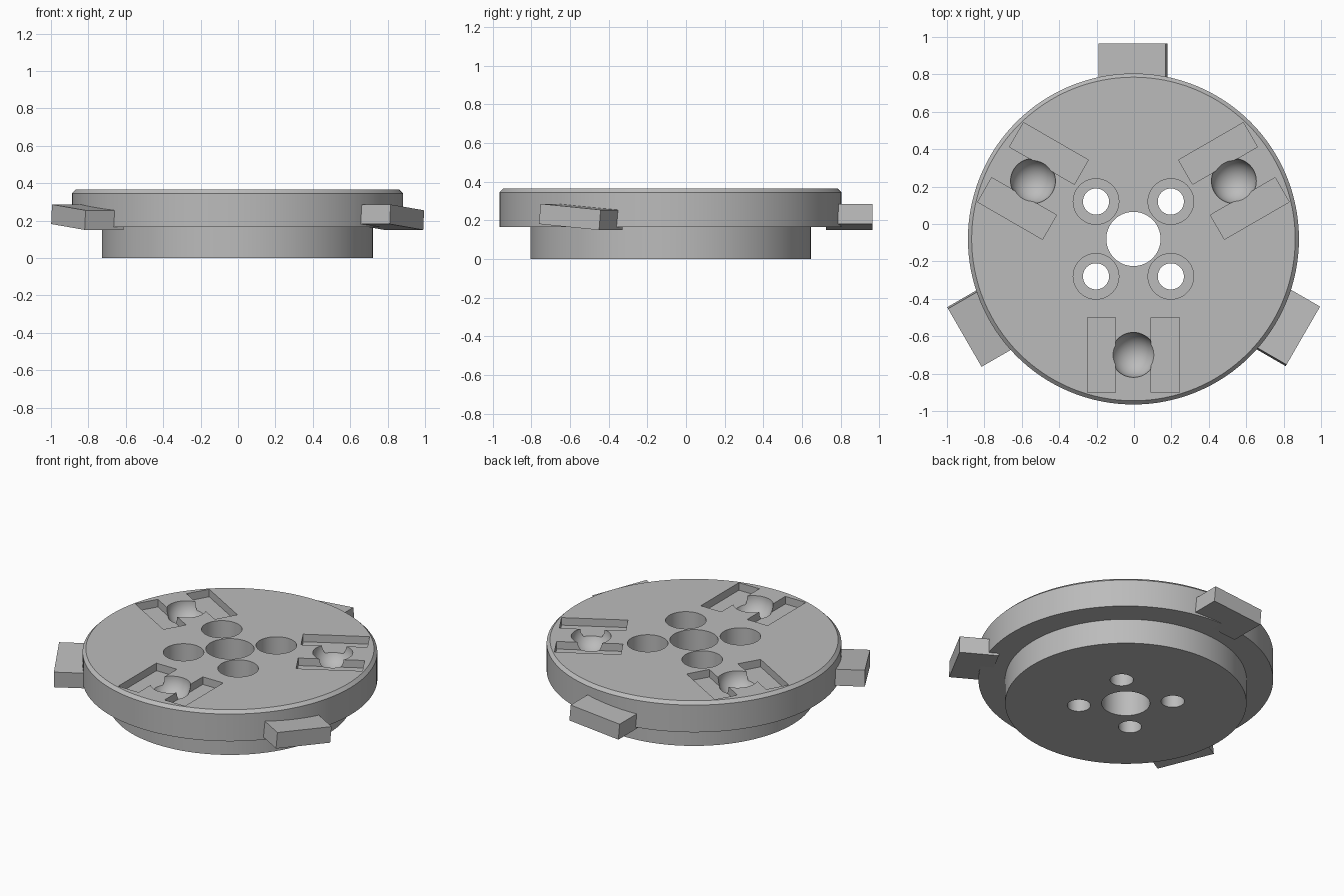
import bpy
import math
from mathutils import Matrix, Vector

cube = bpy.data.objects.get("Cube")
if cube:
    bpy.data.objects.remove(cube, do_unlink=True)

CENTRE = Vector((-0.003, -0.08, 0))
TOP = 0.365
SEGMENTS = 96

# Single plain grey
grey = bpy.data.materials.new("plain grey")
grey.use_nodes = True
grey.diffuse_color = (0.5, 0.5, 0.5, 1)
grey.node_tree.nodes["Principled BSDF"].inputs["Base Color"].default_value = (0.5, 0.5, 0.5, 1)


def make(name, verts, faces):
    mesh = bpy.data.meshes.new(name)
    mesh.from_pydata(verts, [], faces)
    mesh.materials.append(grey)
    obj = bpy.data.objects.new(name, mesh)
    bpy.context.collection.objects.link(obj)
    return obj


def lathe(name, profile, centre, segments=SEGMENTS):
    """Closed solid turned from (radius, z) points, listed from bottom to top."""
    verts = [(centre.x + r * math.cos(math.tau * i / segments),
              centre.y + r * math.sin(math.tau * i / segments), z)
             for r, z in profile for i in range(segments)]
    faces = [tuple(reversed(range(segments))),
             tuple(range(len(verts) - segments, len(verts)))]
    for k in range(len(profile) - 1):
        a, b = k * segments, (k + 1) * segments
        for i in range(segments):
            j = (i + 1) % segments
            faces.append((a + i, a + j, b + j, b + i))
    return make(name, verts, faces)


def box(name, size, matrix):
    verts = [matrix @ Vector((x * size[0] / 2, y * size[1] / 2, z * size[2] / 2))
             for z in (-1, 1) for x, y in ((-1, -1), (1, -1), (1, 1), (-1, 1))]
    faces = [(3, 2, 1, 0), (4, 5, 6, 7)]
    faces += [(i, (i + 1) % 4, (i + 1) % 4 + 4, i + 4) for i in range(4)]
    return make(name, verts, faces)


def turned(degrees):
    """Frame at the disc centre whose y axis points outward at this turn."""
    return Matrix.Translation(CENTRE) @ Matrix.Rotation(math.radians(degrees), 4, "Z")


# Stepped disc with a chamfered top rim
body = lathe("stepped_disc", [(0.725, 0), (0.725, 0.165), (0.885, 0.165),
                              (0.885, 0.345), (0.865, TOP)], CENTRE, 128)
cutters = []

# Centre bore and four counterbored bolt holes
cutters.append(lathe("centre_bore_cutter", [(0.145, -0.1), (0.145, 0.5)], CENTRE))
for sx in (-1, 1):
    for sy in (-1, 1):
        spot = CENTRE + Vector((sx * 0.2, sy * 0.2, 0))
        cutters.append(lathe("bolt_hole_cutter",
                             [(0.07, -0.1), (0.07, 0.165), (0.122, 0.165), (0.122, 0.5)], spot, 48))

# Three ball sockets, each flanked by two shallow grooves
for turn in (60, 180, 300):
    frame = turned(turn - 120)
    for side in (-1, 1):
        cutters.append(box("groove_cutter", (0.15, 0.4, 0.1),
                           frame @ Matrix.Translation((side * 0.17, 0.62, TOP))))
    spot = frame @ Vector((0, 0.62, 0))
    bowl = [(0.12 * math.sin(a), TOP - 0.12 * math.cos(a))
            for a in (math.radians(3 + 87 * k / 14) for k in range(15))]
    cutters.append(lathe("ball_socket_cutter", bowl + [(0.12, TOP + 0.1)], spot, 48))

for cutter in cutters:
    mod = body.modifiers.new("cut", "BOOLEAN")
    mod.operation = "DIFFERENCE"
    mod.solver = "EXACT"
    mod.object = cutter

bpy.ops.object.select_all(action="DESELECT")
bpy.context.view_layer.objects.active = body
body.select_set(True)
for mod in list(body.modifiers):
    bpy.ops.object.modifier_apply(modifier=mod.name)
for cutter in cutters:
    bpy.data.objects.remove(cutter, do_unlink=True)
bpy.ops.object.shade_smooth_by_angle(angle=math.radians(25))

# Three tilted tabs around the rim
for name, turn in (("back_tab", 0), ("right_tab", 120), ("left_tab", 240)):
    tilt = Matrix.Rotation(math.radians(-5), 4, "Y")
    box(name, (0.36, 0.24, 0.105),
        turned(turn) @ Matrix.Translation((-0.002, 0.925, 0.218)) @ tilt)
